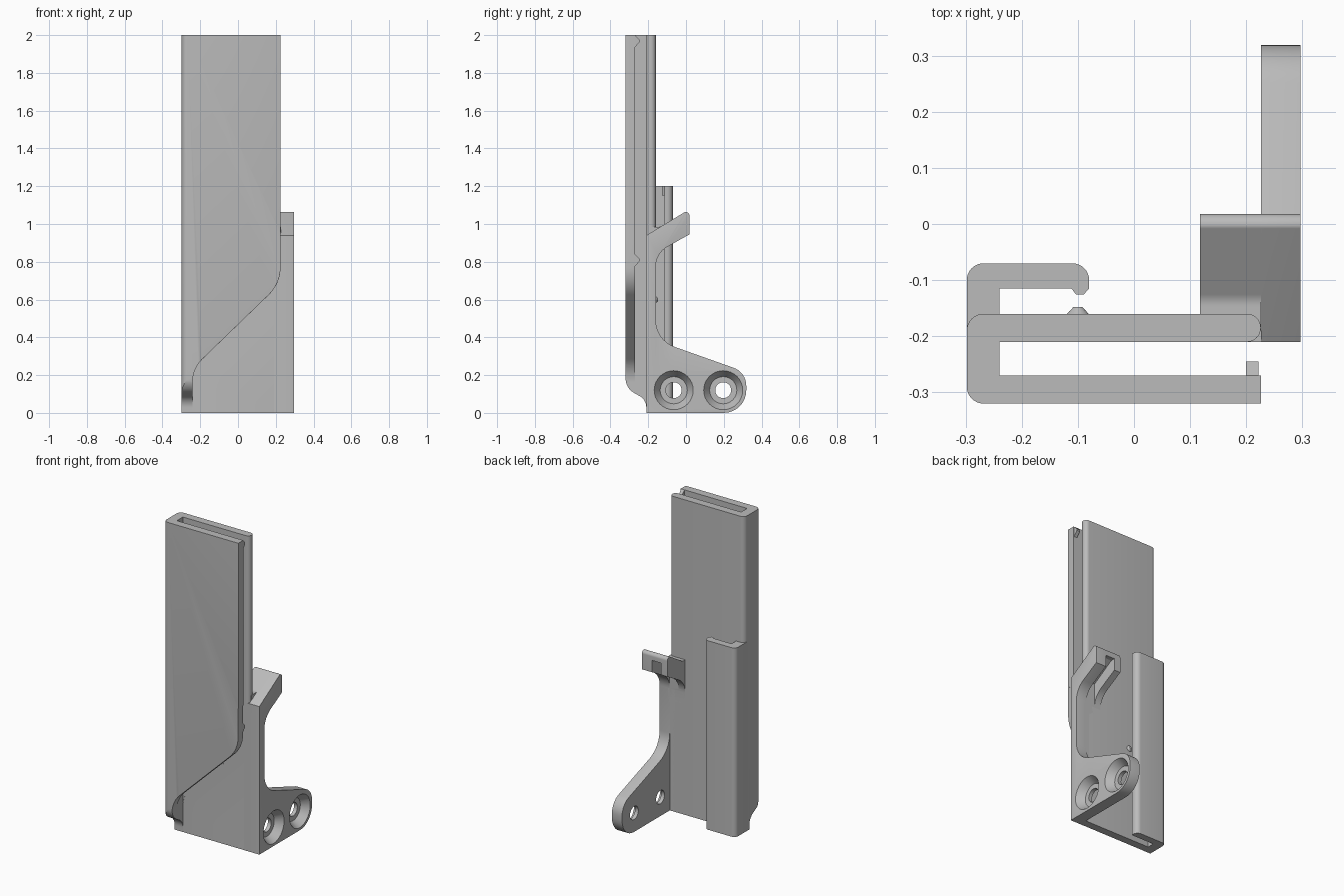
import bpy, bmesh, math
from mathutils import Vector

if "Cube" in bpy.data.objects:
    bpy.data.objects.remove(bpy.data.objects["Cube"])

grey = bpy.data.materials.new("plain_grey")
grey.diffuse_color = (0.5, 0.5, 0.5, 1)
grey.use_nodes = True
grey.node_tree.nodes["Principled BSDF"].inputs["Base Color"].default_value = grey.diffuse_color


def rounded(points, steps=8):
    """Closed outline from (u, v, radius) corners, each filleted."""
    out = []
    n = len(points)
    for i, (u, v, r) in enumerate(points):
        p = Vector((u, v))
        if r == 0:
            out.append(p)
            continue
        a = (Vector(points[i - 1][:2]) - p).normalized()
        b = (Vector(points[(i + 1) % n][:2]) - p).normalized()
        half = a.angle(b) / 2
        c = p + (a + b).normalized() * r / math.sin(half)
        s = p + a * r / math.tan(half) - c
        e = p + b * r / math.tan(half) - c
        turn = math.atan2(s.x * e.y - s.y * e.x, s.dot(e))
        for k in range(steps + 1):
            t = turn * k / steps
            out.append(c + Vector((s.x * math.cos(t) - s.y * math.sin(t),
                                   s.x * math.sin(t) + s.y * math.cos(t))))
    return out


def prism(name, outline, axis, lo, hi):
    """Extrude a 2D outline along an axis."""
    place = {"x": lambda p, d: (d, p[0], p[1]),
             "y": lambda p, d: (p[0], d, p[1]),
             "z": lambda p, d: (p[0], p[1], d)}[axis]
    bm = bmesh.new()
    face = bm.faces.new([bm.verts.new(place(p, lo)) for p in outline])
    ext = bmesh.ops.extrude_face_region(bm, geom=[face], use_keep_orig=True)
    shift = Vector(place((0, 0), hi - lo))
    for v in ext["geom"]:
        if isinstance(v, bmesh.types.BMVert):
            v.co += shift
    bmesh.ops.recalc_face_normals(bm, faces=bm.faces)
    return to_object(name, bm)


def to_object(name, bm):
    mesh = bpy.data.meshes.new(name)
    bm.to_mesh(mesh)
    bm.free()
    mesh.materials.append(grey)
    obj = bpy.data.objects.new(name, mesh)
    bpy.context.collection.objects.link(obj)
    return obj


def combine(obj, other, op):
    mod = obj.modifiers.new(op, "BOOLEAN")
    mod.operation, mod.object, mod.solver = op, other, "EXACT"
    bpy.context.view_layer.objects.active = obj
    bpy.ops.object.modifier_apply(modifier=mod.name)
    bpy.data.objects.remove(other)


def round_edges(obj, test, width):
    """Bevel sharp edges that pass a test."""
    bm = bmesh.new()
    bm.from_mesh(obj.data)
    bmesh.ops.remove_doubles(bm, verts=bm.verts, dist=1e-5)
    edges = [e for e in bm.edges if len(e.link_faces) == 2
             and e.calc_face_angle(0) > 0.9 and test(e)]
    bmesh.ops.bevel(bm, geom=edges, offset=width, segments=4, profile=0.5,
                    affect="EDGES", clamp_overlap=True)
    bm.to_mesh(obj.data)
    bm.free()


def cone(name, loc, r1, r2, depth, rot, sides=32):
    bpy.ops.mesh.primitive_cone_add(vertices=sides, radius1=r1, radius2=r2,
                                    depth=depth, location=loc, rotation=rot)
    obj = bpy.context.object
    obj.name = name
    obj.data.materials.append(grey)
    return obj


# Sleeve: C-shaped channel, open on the right
sleeve = prism("sleeve", rounded([
    (-0.298, -0.32, 0.03), (0.226, -0.32, 0), (0.226, -0.27, 0),
    (-0.24, -0.27, 0), (-0.24, -0.21, 0), (0.226, -0.21, 0.0245),
    (0.226, -0.16, 0.0245), (-0.298, -0.16, 0.03)]), "z", 0, 2)

# Sweeping cut across the front plate
combine(sleeve, prism("front_cutter", rounded([
    (0.4, 0.69, 0), (0.4, -0.1, 0), (-0.24, -0.1, 0), (-0.24, 0.235, 0.17),
    (0.225, 0.685, 0.2), (0.225, 0.95, 0), (0.4, 0.95, 0)]),
    "y", -0.4, -0.2095), "DIFFERENCE")
# Curved foot of the left wall
combine(sleeve, prism("foot_cutter", rounded([
    (-0.4, 0.24, 0), (-0.32, 0.24, 0), (-0.32, 0.13, 0.09), (-0.21, 0.07, 0.07),
    (-0.21, -0.1, 0), (-0.4, -0.1, 0)]), "x", -0.4, 0.1), "DIFFERENCE")
round_edges(sleeve, lambda e: all(
    v.co.y < -0.319 and v.co.z > 0.245 for v in e.verts)
    and min(v.co.z for v in e.verts) < 1.99, 0.018)

# Rear clip: short hook behind the left wall
clip = prism("rear_clip", rounded([
    (-0.298, -0.19, 0), (-0.24, -0.19, 0), (-0.24, -0.115, 0), (-0.08, -0.115, 0),
    (-0.08, -0.07, 0.03), (-0.298, -0.07, 0.03)]), "z", 0, 1.2)

# Side bracket: lobe, curved neck and slanted arm
side = [(-0.21, 0, 0), (0.319, 0, 0.119), (0.319, 0.215, 0.10),
        (-0.16, 0.385, 0.15), (-0.16, 0.845, 0.12), (0.018, 0.945, 0),
        (0.018, 1.064, 0.02), (-0.005, 1.064, 0.012), (-0.21, 0.94, 0)]
bracket = prism("side_bracket", rounded(side), "x", 0.226, 0.297)
round_edges(bracket, lambda e: all(v.co.x > 0.296 for v in e.verts)
            and max(v.co.z for v in e.verts) > 0.001, 0.024)
# Web joining the bracket to the rounded back plate edge
prism("bracket_web", [(0.19, -0.21), (0.24, -0.21), (0.24, -0.16), (0.19, -0.16)],
      "z", 0, 0.94)

# Countersunk screw holes
for y in (-0.065, 0.197):
    turn = (0, math.pi / 2, 0)
    combine(bracket, cone("hole", (0.26, y, 0.12), 0.042, 0.042, 0.3, turn), "DIFFERENCE")
    combine(bracket, cone("sink", (0.2745, y, 0.12), 0.072, 0.105, 0.05, turn), "DIFFERENCE")

# Slotted tab beside the arm
tab = prism("tab", rounded([
    (-0.19, 0.70, 0), (-0.16, 0.70, 0), (-0.16, 0.845, 0.12), (0.018, 0.945, 0),
    (0.018, 1.064, 0.02), (-0.005, 1.064, 0.012), (-0.135, 0.985, 0.04),
    (-0.16, 0.985, 0), (-0.19, 0.985, 0)]), "x", 0.118, 0.2265)
combine(tab, prism("tab_slot", [
    (-0.159, 0.6), (-0.159, 0.93), (-0.01, 1.02), (0.1, 1.02), (0.1, 0.6)],
    "x", 0.162, 0.2262), "DIFFERENCE")

# Small snap nubs on the front plate, clip and back plate
for i, z in enumerate((1.97, 0.81)):
    prism(f"front_nub_{i + 1}", [(-0.275, z - 0.035), (-0.275, z + 0.03),
          (-0.27, z + 0.03), (-0.245, z + 0.005), (-0.245, z - 0.005),
          (-0.27, z - 0.035)], "x", 0.2, 0.222)
prism("clip_nub", [(-0.115, -0.11), (-0.08, -0.11), (-0.08, -0.115),
                   (-0.09, -0.126), (-0.103, -0.126)], "z", 1.15, 1.2)
cone("back_nub", (-0.1, -0.155, 0.6), 0.021, 0.008, 0.014,
     (-math.pi / 2, 0, 0), 16)

for obj in list(bpy.context.scene.objects):
    bpy.ops.object.select_all(action="DESELECT")
    obj.select_set(True)
    bpy.context.view_layer.objects.active = obj
    bpy.ops.object.shade_smooth_by_angle(angle=math.radians(30))
